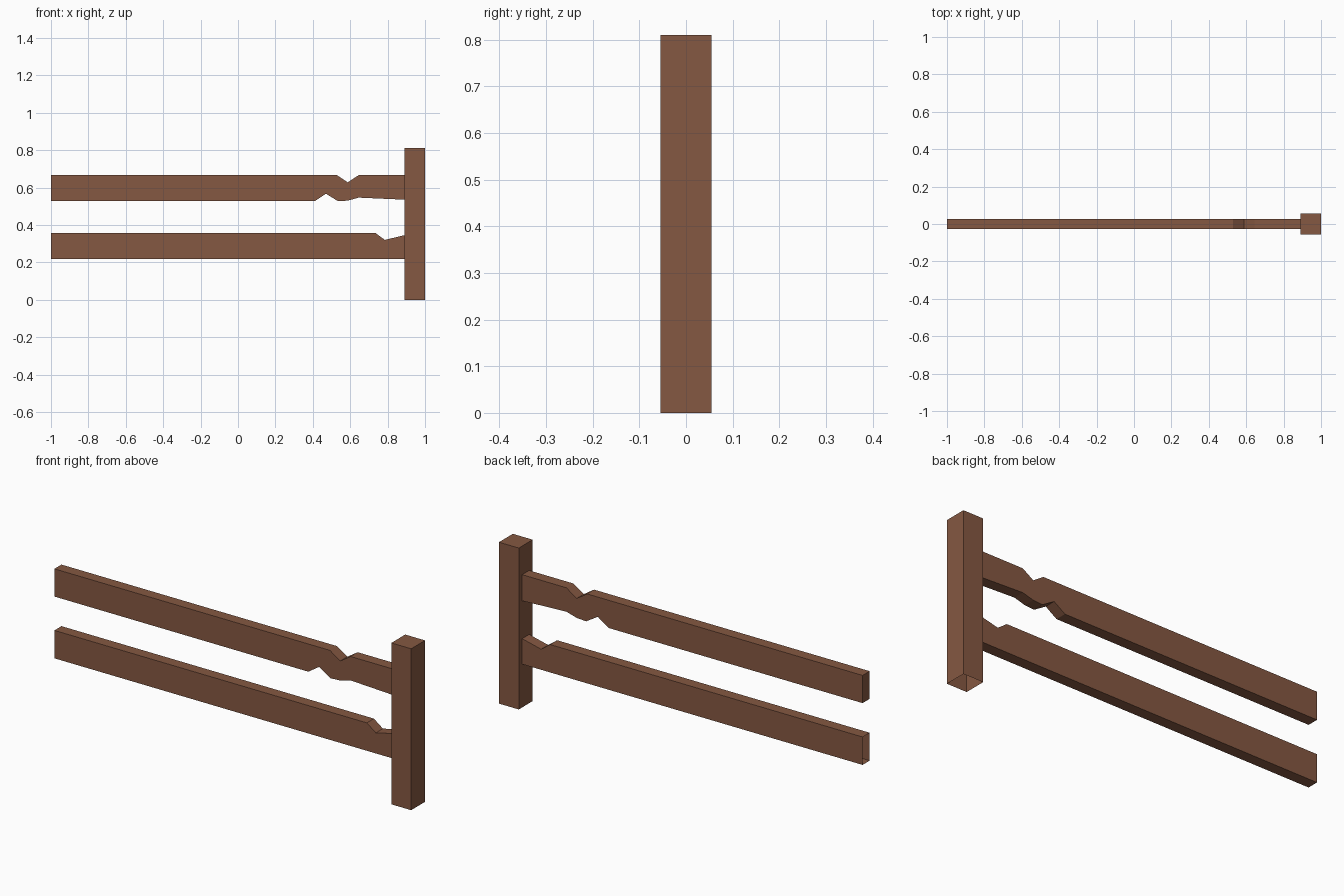
import bpy
import bmesh

cube = bpy.data.objects.get("Cube")
if cube:
    bpy.data.objects.remove(cube, do_unlink=True)

wood = bpy.data.materials.new("brown wood")
wood.use_nodes = True
brown = (0.235, 0.098, 0.054, 1)
wood.diffuse_color = brown
bsdf = next(n for n in wood.node_tree.nodes if n.type == "BSDF_PRINCIPLED")
bsdf.inputs["Base Color"].default_value = brown
bsdf.inputs["Roughness"].default_value = 0.9


def plank(name, outline, half_depth, is_open):
    """Extrude an x-z outline along y, leaving out the faces that is_open picks."""
    bm = bmesh.new()
    front = bm.faces.new([bm.verts.new((x, -half_depth, z)) for x, z in outline])
    result = bmesh.ops.extrude_face_region(bm, geom=[front], use_keep_orig=True)
    moved = [v for v in result["geom"] if isinstance(v, bmesh.types.BMVert)]
    bmesh.ops.translate(bm, verts=moved, vec=(0, 2 * half_depth, 0))
    bmesh.ops.recalc_face_normals(bm, faces=bm.faces)
    hidden = [f for f in bm.faces if is_open(f.normal)]
    bmesh.ops.delete(bm, geom=hidden, context="FACES_ONLY")
    mesh = bpy.data.meshes.new(name)
    bm.to_mesh(mesh)
    bm.free()
    mesh.materials.append(wood)
    obj = bpy.data.objects.new(name, mesh)
    bpy.context.collection.objects.link(obj)
    return obj


# Square post, open underneath
plank("post", [(0.89, 0), (1, 0), (1, 0.81), (0.89, 0.81)], 0.055,
      lambda n: n.z < -0.9)

# Upper rail with splintered notches, open where it meets the post
plank("upper_rail",
      [(-1, 0.527), (0.41, 0.527), (0.47, 0.567), (0.535, 0.527),
       (0.587, 0.53), (0.645, 0.546), (0.89, 0.535), (0.89, 0.666),
       (0.645, 0.666), (0.587, 0.628), (0.53, 0.666), (-1, 0.666)],
      0.028, lambda n: n.x > 0.9)

# Lower rail with one notch by the post, open at both ends
plank("lower_rail",
      [(-1, 0.217), (0.89, 0.217), (0.89, 0.345), (0.785, 0.32),
       (0.735, 0.357), (-1, 0.357)],
      0.028, lambda n: abs(n.x) > 0.9)
